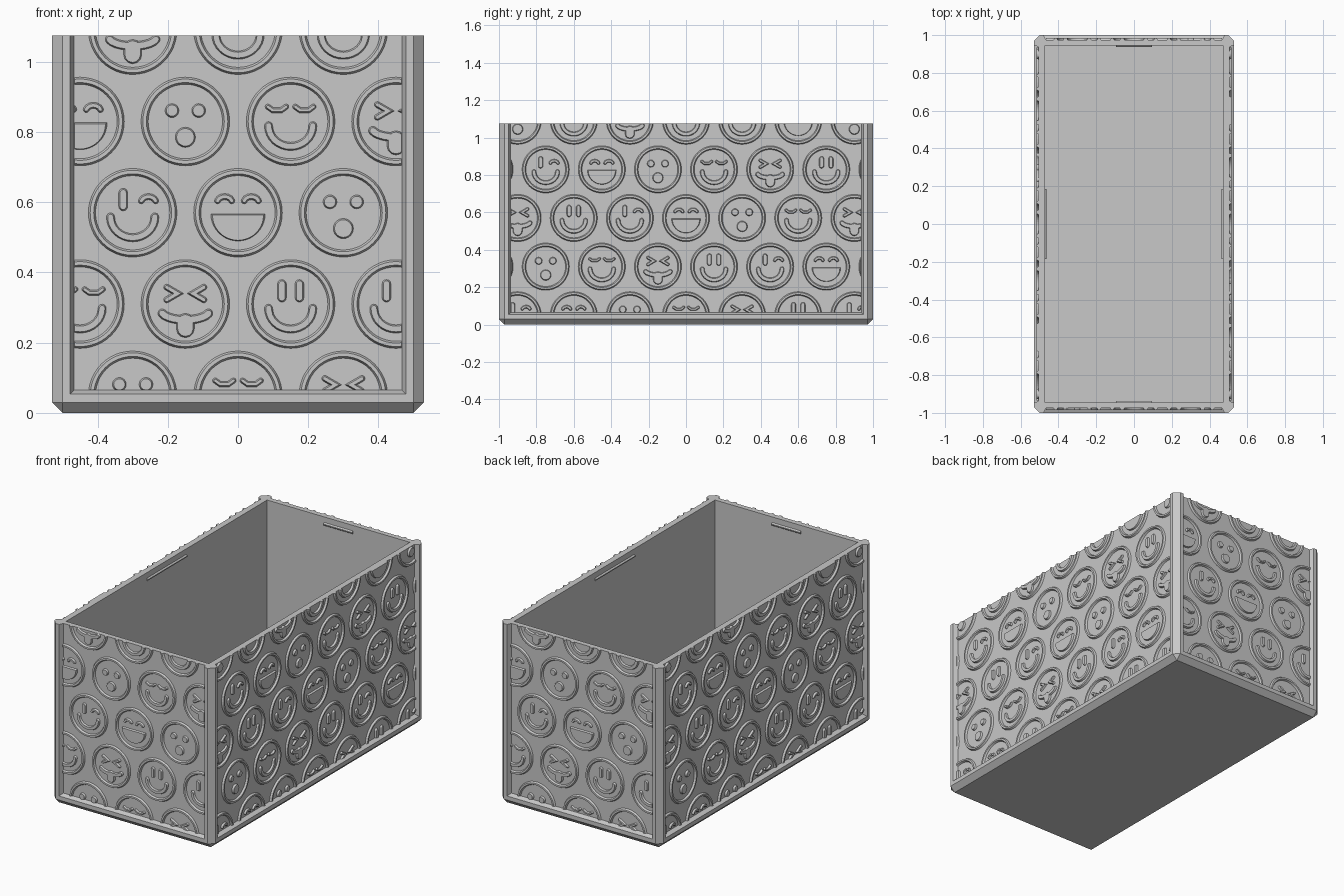
import bpy, bmesh
from math import pi, cos, sin, radians
from mathutils import Vector, Matrix

cube = bpy.data.objects.get("Cube")
if cube:
    bpy.data.objects.remove(cube, do_unlink=True)

HX, HY, TOP = 0.53, 1.0, 1.075      # outer half sizes and height
CH, FRAME, LIP = 0.03, 0.054, 0.065  # chamfer, frame top, panel bottom
RECESS, RELIEF, SLOPE = 0.025, 0.011, 0.005
INX, INY = 0.47, 0.945               # inner half sizes
RING = 0.128

grey = bpy.data.materials.new("light_grey")
grey.use_nodes = True
grey.diffuse_color = (0.58, 0.58, 0.58, 1)
grey.node_tree.nodes["Principled BSDF"].inputs["Base Color"].default_value = grey.diffuse_color


def finish(bm, name):
    bmesh.ops.recalc_face_normals(bm, faces=bm.faces)
    mesh = bpy.data.meshes.new(name)
    bm.to_mesh(mesh)
    bm.free()
    mesh.materials.append(grey)
    obj = bpy.data.objects.new(name, mesh)
    bpy.context.collection.objects.link(obj)
    return obj


def loop(bm, pts, z):
    return [bm.verts.new((x, y, z)) for x, y in pts]


def bridge(bm, a, b):
    for i in range(len(a)):
        j = (i + 1) % len(a)
        bm.faces.new((a[i], a[j], b[j], b[i]))


def mirrored(corner):
    """Outline around all four corners from the points of the +x +y corner."""
    flip = corner[::-1]
    return (corner + [(-x, y) for x, y in flip]
            + [(-x, -y) for x, y in corner] + [(x, -y) for x, y in flip])


# Base: chamfered tray with a sloped lip up to the panels
bm = bmesh.new()
wide = mirrored([(HX, HY - CH), (HX - CH, HY)])
low = mirrored([(HX - CH, HY - CH)] * 2)
high = mirrored([(HX - RECESS, HY - RECESS)] * 2)
rings = [loop(bm, p, z) for p, z in ((low, 0), (wide, CH), (wide, FRAME), (high, LIP))]
for a, b in zip(rings, rings[1:]):
    bridge(bm, a, b)
bm.faces.new(rings[0])
bm.faces.new(rings[-1])
bmesh.ops.remove_doubles(bm, verts=bm.verts, dist=0.0001)
finish(bm, "base")

# Walls: recessed panels between chamfered corner posts
bm = bmesh.new()
outer = mirrored([(HX - RECESS, HY - 0.063), (HX, HY - 0.052), (HX, HY - CH),
                  (HX - CH, HY), (HX - 0.052, HY), (HX - 0.063, HY - RECESS)])
inner = mirrored([(INX, INY)])
o0, o1 = loop(bm, outer, 0.05), loop(bm, outer, TOP)
i0, i1 = loop(bm, inner, 0.05), loop(bm, inner, TOP)
bridge(bm, o0, o1)
bridge(bm, i0, i1)
for a, b in ((o0, i0), (o1, i1)):
    rim = [bm.edges.get((r[k - 1], r[k])) for r in (a, b) for k in range(len(r))]
    bmesh.ops.triangle_fill(bm, edges=rim, use_beauty=True)
finish(bm, "walls")

# Snap ridges inside the rim, one on each wall
for side, (dist, half) in enumerate(((INY, 0.095), (INX, 0.185)) * 2):
    bm = bmesh.new()
    ends = []
    for u in (-half, half):
        ends.append([bm.verts.new((u, -dist + d, z)) for d, z in
                     ((-0.005, 1.02), (0.008, 1.03), (0.008, 1.036), (-0.005, 1.046))])
        bm.faces.new(ends[-1])
    bridge(bm, *ends)
    bm.transform(Matrix.Rotation(side * pi / 2, 4, 'Z'))
    finish(bm, "snap_ridge_" + ("front", "left", "back", "right")[side])


# Relief outlines
def arc(cx, cy, rx, ry, a0, a1, n=12):
    angles = [radians(a0 + (a1 - a0) * k / n) for k in range(n + 1)]
    return [(cx + rx * cos(a), cy + ry * sin(a)) for a in angles]


def stroke(path, w):
    """Round-ended outline of half width w around a path."""
    p = [Vector(q) for q in path]
    d = [(b - a).normalized() for a, b in zip(p, p[1:])]
    n = [Vector((-v.y, v.x)) for v in d]
    n = [n[0]] + [(a + b) / (1 + a.dot(b)) for a, b in zip(n, n[1:])] + [n[-1]]

    def cap(c, normal):
        return [c + Matrix.Rotation(-pi * k / 6, 2) @ normal * w for k in range(1, 6)]
    left = [q + m * w for q, m in zip(p, n)]
    right = [q - m * w for q, m in zip(p, n)]
    return left + cap(p[-1], n[-1]) + right[::-1] + cap(p[0], -n[0])


def line(w, *path):
    return lambda inset: stroke(path, w - inset)


def dot(x, y, r):
    return lambda inset: arc(x, y, r - inset, r - inset, 0, 345, 23)


def half_disc(inset):
    return arc(0, -0.002 - inset, 0.079 - 1.3 * inset, 0.079 - 1.5 * inset, 180, 360, 20)


def arch(x):
    return line(0.010, *arc(x, 0.03, 0.021, 0.016, 165, 15, 6))


def sleepy(x):
    return line(0.009, *[(x + a, 0.036 + b) for a, b in
                         ((-0.026, 0.006), (-0.012, -0.004), (0.012, -0.004), (0.026, 0.006))])


def upright(x):
    return line(0.014, (x, 0.018), (x, 0.057))


def squint(s):
    return line(0.010, (s * 0.053, 0.048), (s * 0.022, 0.03), (s * 0.053, 0.012))


smile = line(0.013, *arc(0, -0.012, 0.063, 0.059, 180, 360, 16))
FACES = [
    [upright(-0.027), arch(0.045), smile],                                # wink
    [arch(-0.038), arch(0.038), half_disc],                               # grin
    [dot(-0.038, 0.031, 0.021), dot(0.038, 0.031, 0.021), dot(0, -0.045, 0.03)],  # surprise
    [sleepy(-0.039), sleepy(0.039), smile],                               # content
    [squint(-1), squint(1),                                               # tongue out
     line(0.014, *arc(0, -0.02, 0.068, 0.025, 195, 345, 10)),
     line(0.027, (0, -0.052), (0, -0.070))],
    [upright(-0.025), upright(0.025), smile],                             # smile
]


def plate(bm, shape, cx, cz):
    a, b = [[bm.verts.new((cx + p[0], -h, cz + p[1])) for p in shape(inset)]
            for inset, h in ((0, -0.004), (SLOPE, RELIEF))]
    bridge(bm, a, b)
    caps = [bm.faces.new(a), bm.faces.new(b)]
    bmesh.ops.triangulate(bm, faces=caps)


def ring(bm, cx, cz):
    section = ((RING, -0.004), (RING - 0.007, RELIEF), (RING - 0.017, RELIEF), (RING - 0.024, -0.004))
    loops = [[bm.verts.new((cx + x, -h, cz + z)) for x, z in arc(0, 0, r, r, 0, 352.5, 47)]
             for r, h in section]
    for k in range(4):
        bridge(bm, loops[k - 1], loops[k])


def clip(bm, co, no):
    bmesh.ops.bisect_plane(bm, geom=bm.verts[:] + bm.edges[:] + bm.faces[:], dist=1e-5,
                           plane_co=co, plane_no=no, clear_outer=True)
    edges = [e for e in bm.edges if e.is_boundary]
    if edges:
        bmesh.ops.holes_fill(bm, edges=edges, sides=0)


# Four relief panels, staggered rows of round faces trimmed to the frame
for side, (dist, half) in enumerate(((HY, HX), (HX, HY)) * 2):
    bm = bmesh.new()
    limit = half - 0.065
    for row in range(5):
        for i in range(-4, 5):
            cx, cz = 0.3 * i + 0.15 * (row % 2), 0.05 + 0.26 * row
            if abs(cx) - RING > limit - 0.005:
                continue
            ring(bm, cx, cz)
            for shape in FACES[(3 + 2 * row + i) % 6]:
                plate(bm, shape, cx, cz)
    for co, no in (((limit, 0, 0), (1, 0, 0)), ((-limit, 0, 0), (-1, 0, 0)),
                   ((0, 0, LIP), (0, 0, -1)), ((0, 0, TOP), (0, 0, 1))):
        clip(bm, co, no)
    place = Matrix.Rotation(side * pi / 2, 4, 'Z') @ Matrix.Translation((0, RECESS - dist, 0))
    bm.transform(place)
    finish(bm, "relief_" + ("front", "left", "back", "right")[side])
